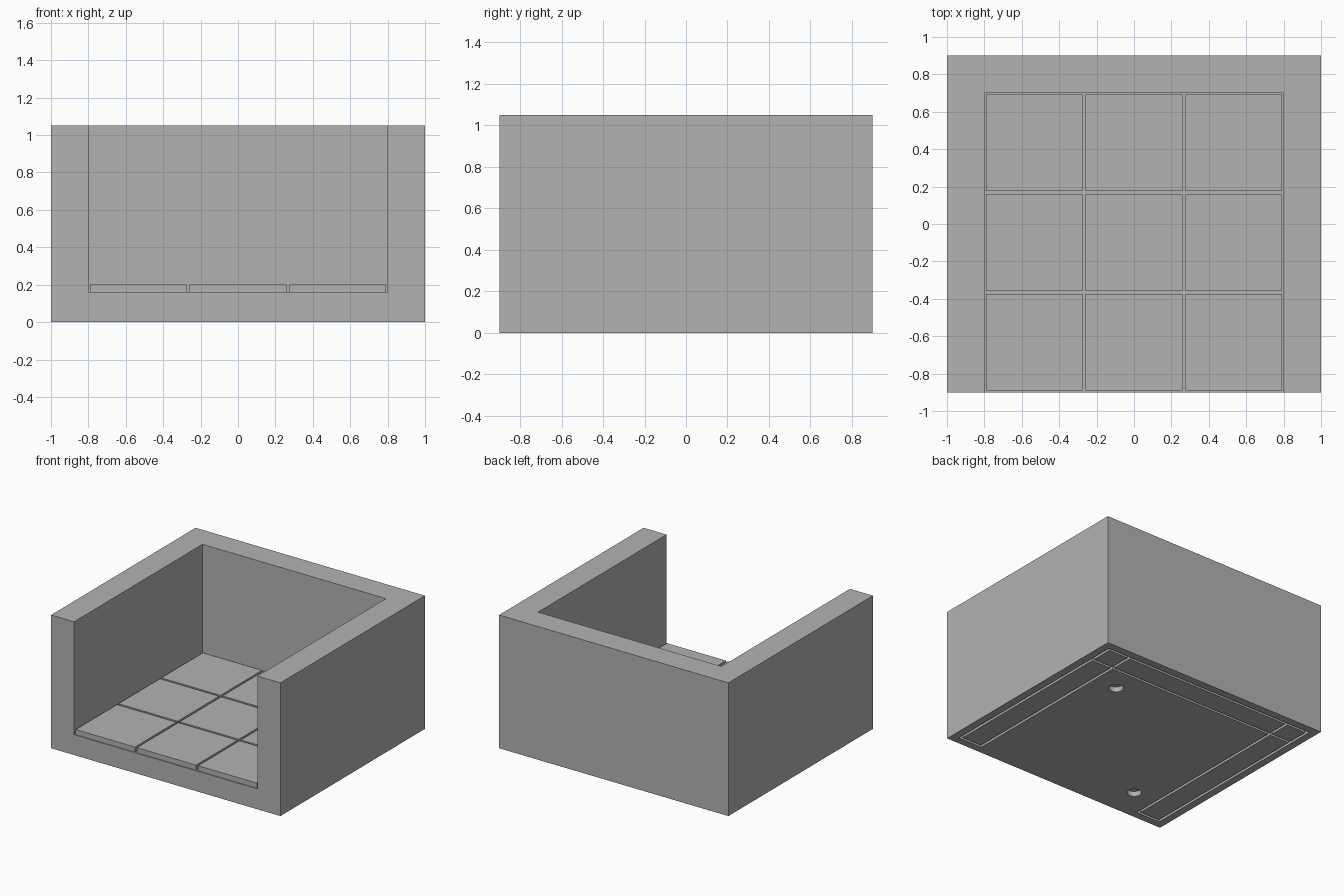
import bpy
import bmesh
from mathutils import Matrix, Vector

old = bpy.data.objects.get("Cube")
if old:
    bpy.data.objects.remove(old, do_unlink=True)

stone = bpy.data.materials.new("stone_grey")
stone.use_nodes = True
GREY = (0.45, 0.45, 0.45, 1)
stone.diffuse_color = GREY
stone.node_tree.nodes["Principled BSDF"].inputs["Base Color"].default_value = GREY

WIDE, DEEP, HIGH = 1.0, 0.9, 1.05   # half width, half depth, height
WALL, BED, FLOOR = 0.2, 0.16, 0.2   # wall thickness, joint level, tile top
PITCH, TILE = 1.6 / 3, 0.516
MID_Y = -0.1                        # centre of the tiled floor
LINE, CUT = 0.02, 0.04              # underside groove width and depth


def make(name, bm):
    bmesh.ops.recalc_face_normals(bm, faces=bm.faces)
    mesh = bpy.data.meshes.new(name)
    bm.to_mesh(mesh)
    bm.free()
    mesh.materials.append(stone)
    obj = bpy.data.objects.new(name, mesh)
    bpy.context.collection.objects.link(obj)
    return obj


def box(name, lo, hi):
    lo, hi = Vector(lo), Vector(hi)
    bm = bmesh.new()
    place = Matrix.Translation((lo + hi) / 2) @ Matrix.Diagonal((*(hi - lo), 1))
    bmesh.ops.create_cube(bm, size=1, matrix=place)
    return make(name, bm)


def subtract(target, cutter):
    cutter.hide_render = True
    mod = target.modifiers.new("cut", "BOOLEAN")
    mod.operation = "DIFFERENCE"
    mod.solver = "EXACT"
    mod.object = cutter
    graph = bpy.context.evaluated_depsgraph_get()
    result = bpy.data.meshes.new_from_object(target.evaluated_get(graph))
    target.modifiers.clear()
    target.data = result
    bpy.data.objects.remove(cutter, do_unlink=True)


# Walls on three sides around a lowered floor bed, open at the front
body = box("walls_and_base", (-WIDE, -DEEP, 0), (WIDE, DEEP, HIGH))
inner = WIDE - WALL
subtract(body, box("room_cutter", (-inner, -DEEP - 1, BED), (inner, DEEP - WALL, HIGH + 1)))

# Underside grooves: a rectangular outline below each wall
out_x, in_x = WIDE - 0.06, WIDE - 0.25
out_y, in_y = DEEP - 0.06, DEEP - 0.25


def groove(x0, y0, x1, y1):
    subtract(body, box("groove_cutter", (x0, y0, -CUT), (x1, y1, CUT)))


for y in (out_y, in_y):
    groove(-out_x, y - LINE, out_x, y)
for side in (-1, 1):
    for x in (out_x, in_x):
        a, b = sorted((side * x, side * (x - LINE)))
        groove(a, -out_y, b, out_y)
    a, b = sorted((side * out_x, side * (in_x - LINE)))
    groove(a, -out_y, b, -out_y + LINE)

# Two round sockets in opposite corners of the underside
for side in (-1, 1):
    bm = bmesh.new()
    spot = Matrix.Translation((side * PITCH, MID_Y + side * PITCH, 0))
    bmesh.ops.create_cone(bm, cap_ends=True, segments=32, radius1=0.052,
                          radius2=0.052, depth=2 * CUT, matrix=spot)
    subtract(body, make("socket_cutter", bm))

# Floor tiles with open joints
for row in range(3):
    for col in range(3):
        x = (col - 1) * PITCH
        y = MID_Y + (row - 1) * PITCH
        h = TILE / 2
        box(f"floor_tile_{row + 1}_{col + 1}", (x - h, y - h, BED), (x + h, y + h, FLOOR))
